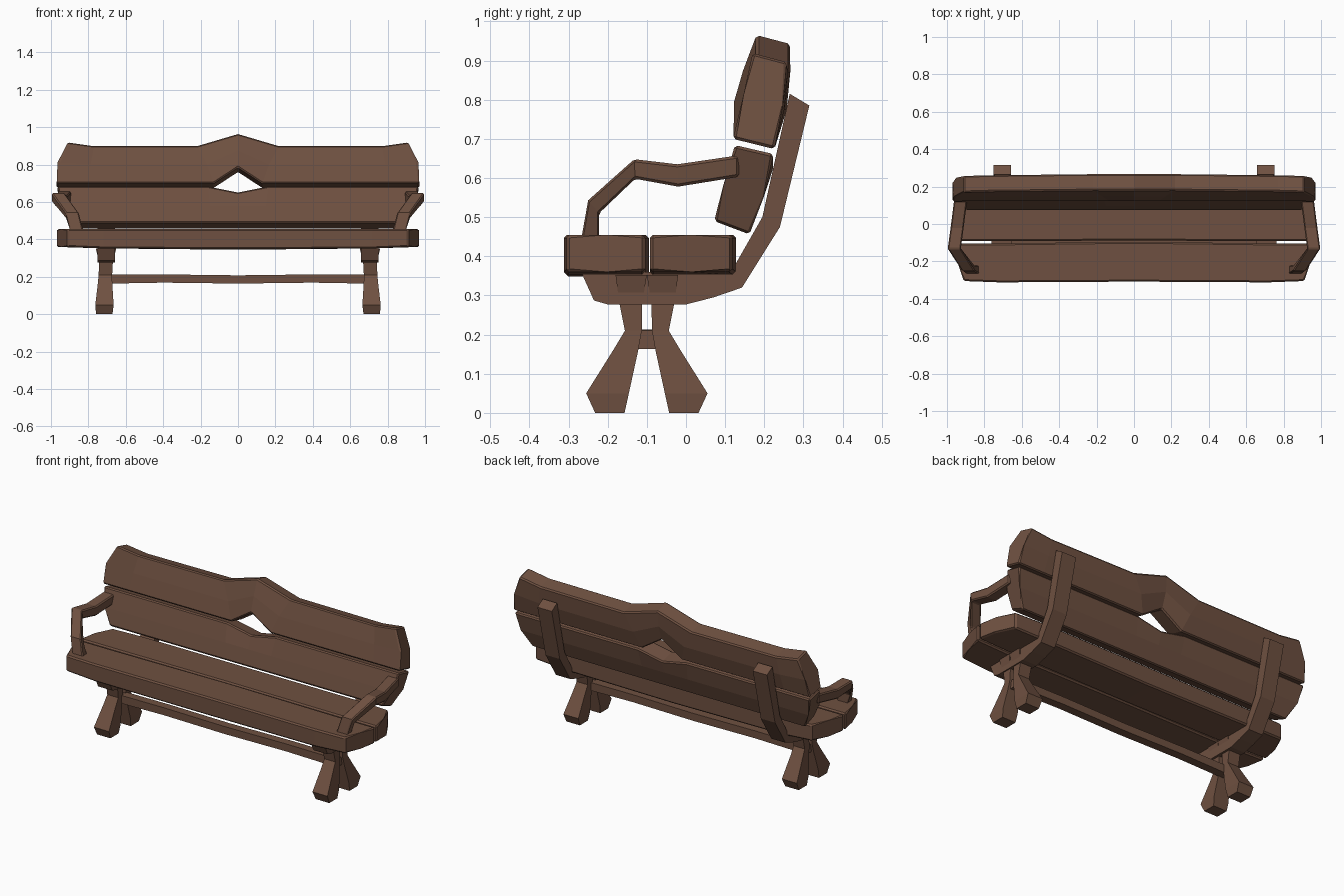
import bpy, bmesh

if "Cube" in bpy.data.objects:
    bpy.data.objects.remove(bpy.data.objects["Cube"])

wood = bpy.data.materials.new("brown wood")
wood.diffuse_color = (0.158, 0.081, 0.052, 1)
wood.use_nodes = True
wood.node_tree.nodes["Principled BSDF"].inputs["Base Color"].default_value = wood.diffuse_color


def loft(name, sections, bevel=0.0):
    """Skin a row of equal-sized closed sections and cap both ends."""
    bm = bmesh.new()
    rings = [[bm.verts.new(p) for p in s] for s in sections]
    n = len(rings[0])
    for a, b in zip(rings, rings[1:]):
        for i in range(n):
            j = (i + 1) % n
            bm.faces.new((a[i], a[j], b[j], b[i]))
    bm.faces.new(rings[0])
    bm.faces.new(rings[-1])
    bmesh.ops.recalc_face_normals(bm, faces=bm.faces[:])
    me = bpy.data.meshes.new(name)
    bm.to_mesh(me)
    bm.free()
    me.materials.append(wood)
    ob = bpy.data.objects.new(name, me)
    bpy.context.collection.objects.link(ob)
    if bevel:
        m = ob.modifiers.new("worn edges", 'BEVEL')
        m.width, m.segments, m.limit_method = bevel, 1, 'ANGLE'
        m.angle_limit = 0.7
    return ob


def mirrored(half):
    """Turn right-half sections (end to centre) into a full row."""
    left = [[(-x, y, z) for x, y, z in s] for s in half[:-1]]
    return half + left[::-1]


# seat planks: outer ends narrow away from the middle gap
def seat(name, rows):
    half = [[(xf, yf, zb), (xm, (yf + yr) / 2, zb), (xr, yr, zb),
             (xr, yr, .455), (xm, (yf + yr) / 2, .455), (xf, yf, .455)]
            for xf, xm, xr, yf, yr, zb in rows]
    loft(name, mirrored(half), .008)


seat("front_seat_plank", [(.91, .952, .97, -.305, -.104, .36),
                          (.72, .72, .72, -.312, -.104, .352),
                          (0, 0, 0, -.308, -.095, .348)])
seat("rear_seat_plank", [(.97, .952, .90, -.092, .118, .36),
                         (.72, .72, .72, -.092, .128, .352),
                         (0, 0, 0, -.088, .128, .345)])

# upper back plank: peak on top and notch below at the centre
upper = []
for xb, xt, zb, zt, out in [(.97, .91, .70, .92, 0), (.80, .77, .70, .90, .004),
                            (.13, .22, .70, .90, .01), (0, 0, .785, .965, .01)]:
    xm = xb * .6 + xt * .4 + (.012 if xb > .9 else 0)
    zm = (zb + zt) / 2
    upper.append([(xb, .12, zb), (xb, .226, zb - .026), (xm, .247 + out, zm - .026),
                  (xt, .257 + out, zt - .023), (xt, .17 + out, zt), (xm, .146, zm)])
loft("upper_back_plank", mirrored(upper), .007)

# lower back plank: shallow dip at the centre
lower = []
for xb, xt, dip in [(.89, .965, 0), (.78, .82, 0), (.14, .16, 0), (0, 0, .032)]:
    xm = (xb + xt) / 2 + (.02 if xb > .85 else 0)
    lower.append([(xb, .072, .49), (xb, .162, .456), (xm, .2, .555),
                  (xt, .224, .661 - dip), (xt, .125, .684 - dip), (xm, .095, .58)])
loft("lower_back_plank", mirrored(lower), .007)

# side frame profile (y, z): runs under the seat and up behind the back
frame = [(-.268, .36), (-.235, .287), (-.2, .277), (0, .277), (.07, .295), (.143, .32),
         (.24, .475), (.315, .785), (.265, .815), (.195, .5), (.115, .36)]
# armrest path: x centre, lower/inner (y, z), upper/outer (y, z)
arm = [(.857, -.222, .43, -.27, .43), (.885, -.222, .51, -.25, .543),
       (.96, -.13, .598, -.132, .648), (.945, -.02, .578, -.022, .635),
       (.925, .135, .603, .135, .658)]
# leg path: x centre, half width, height, outer and inner distance from leg axis
leg = [(.715, .044, 0, .132, .057), (.714, .049, .05, .155, .046),
       (.711, .039, .16, .086, .022), (.709, .036, .21, .056, .013),
       (.706, .037, .28, .07, .012), (.706, .055, .352, .08, .0)]
for s, side in ((-1, "left"), (1, "right")):
    loft(side + "_frame", [[(s * x, y, z) for y, z in frame] for x in (.657, .75)])
    loft(side + "_armrest", [[(s * (x - .034), yi, zi), (s * (x + .034), yi, zi),
                              (s * (x + .036), yo, zo), (s * (x - .034), yo, zo)]
                             for x, yi, zi, yo, zo in arm], .006)
    for d, end in ((-1, "front"), (1, "rear")):
        loft(f"{side}_{end}_leg",
             [[(s * (x - w), -.1 + d * o, z), (s * (x + w), -.1 + d * o, z),
               (s * (x + w), -.1 + d * i, z), (s * (x - w), -.1 + d * i, z)]
              for x, w, z, o, i in leg])

# stretcher bar between the leg pairs, also joining each pair
loft("stretcher", mirrored([[(x, -.125, zb), (x, -.075, zb), (x, -.075, zt), (x, -.125, zt)]
                            for x, zb, zt in [(.735, .163, .211), (.4, .169, .213),
                                              (0, .164, .208)]]))
